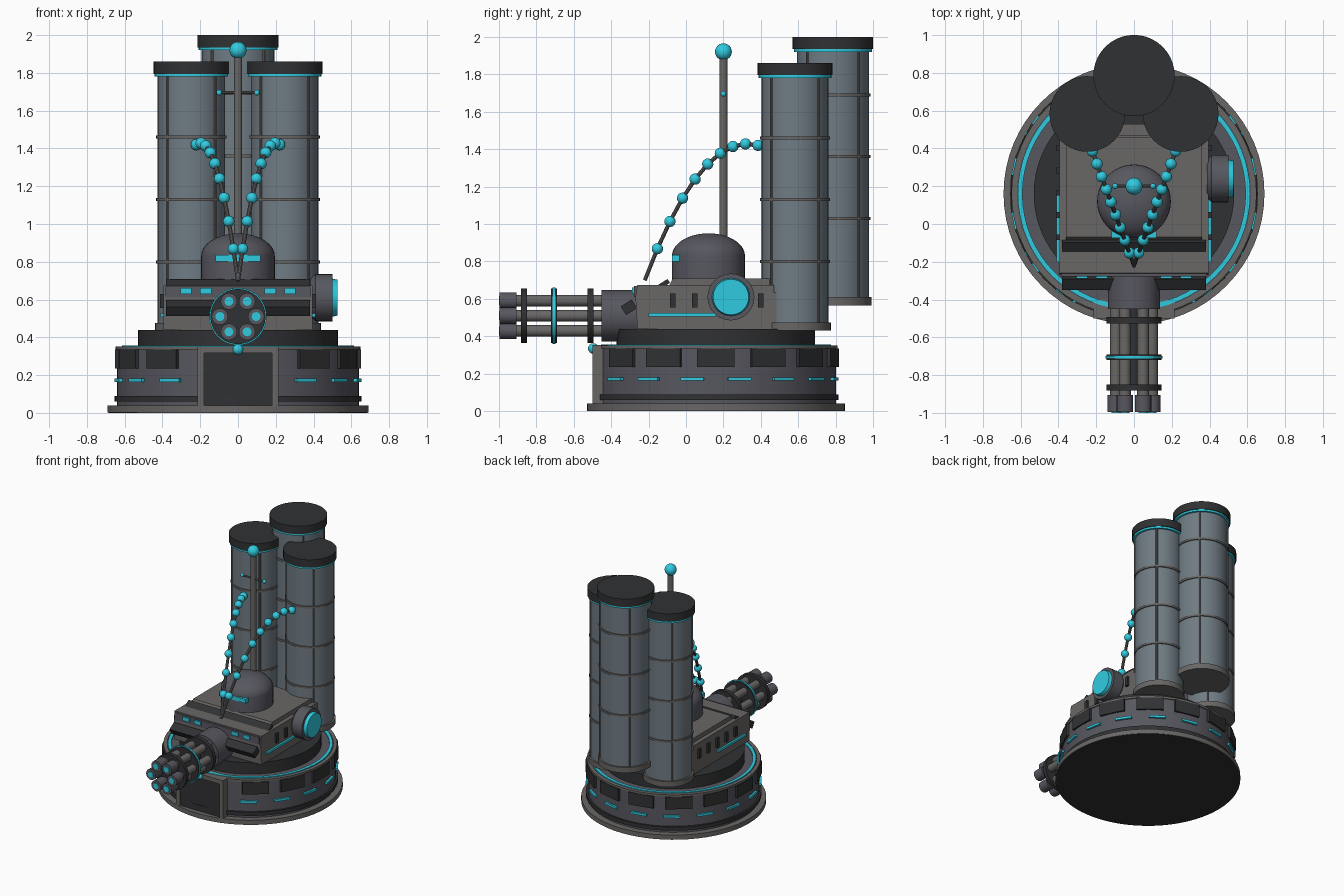
import bpy, bmesh, math
from mathutils import Vector, Matrix

if "Cube" in bpy.data.objects:
    bpy.data.objects.remove(bpy.data.objects["Cube"])

CY = 0.16          # base centre in y
GZ = 0.51          # gun axis height


def material(name, rgb):
    m = bpy.data.materials.new(name)
    m.diffuse_color = (*rgb, 1)
    m.use_nodes = True
    m.node_tree.nodes["Principled BSDF"].inputs["Base Color"].default_value = m.diffuse_color
    return m


DARK = material("dark", (0.03, 0.031, 0.033))
GREY = material("grey", (0.14, 0.135, 0.13))
STEEL = material("steel", (0.095, 0.095, 0.115))
TANK = material("tank", (0.16, 0.20, 0.23))
CYAN = material("cyan", (0.03, 0.60, 0.75))


def finish(name, bm, mat, matrix=Matrix()):
    bmesh.ops.recalc_face_normals(bm, faces=bm.faces)
    me = bpy.data.meshes.new(name)
    bm.to_mesh(me)
    bm.free()
    me.materials.append(mat)
    ob = bpy.data.objects.new(name, me)
    ob.matrix_world = matrix
    bpy.context.collection.objects.link(ob)
    return ob


def box(name, loc, size, mat, rot=Matrix()):
    bm = bmesh.new()
    bmesh.ops.create_cube(bm, size=1, matrix=Matrix.Diagonal((*size, 1)))
    return finish(name, bm, mat, Matrix.Translation(loc) @ rot)


def rod(name, a, b, r, mat, seg=32, r2=None):
    """Cylinder or cone from point a to point b."""
    a, b = Vector(a), Vector(b)
    bm = bmesh.new()
    bmesh.ops.create_cone(bm, cap_ends=True, segments=seg, radius1=r,
                          radius2=r if r2 is None else r2, depth=(b - a).length)
    rot = (b - a).to_track_quat('Z', 'Y').to_matrix().to_4x4()
    return finish(name, bm, mat, Matrix.Translation((a + b) / 2) @ rot)


def ball(name, loc, r, mat):
    bm = bmesh.new()
    bmesh.ops.create_uvsphere(bm, u_segments=20, v_segments=12, radius=r)
    return finish(name, bm, mat, Matrix.Translation(loc))


def lathe(name, loc, profile, mat, seg=64, closed=False):
    """Spin (radius, z) points round the vertical axis."""
    bm = bmesh.new()
    vs = [bm.verts.new((r, 0, z)) for r, z in profile]
    es = [bm.edges.new(p) for p in zip(vs, vs[1:])]
    if closed:
        es.append(bm.edges.new((vs[-1], vs[0])))
    bmesh.ops.spin(bm, geom=vs + es, cent=(0, 0, 0), axis=(0, 0, 1),
                   angle=math.tau, steps=seg)
    bmesh.ops.remove_doubles(bm, verts=bm.verts, dist=1e-5)
    return finish(name, bm, mat, Matrix.Translation(loc))


def ring(name, loc, r0, r1, z0, z1, mat):
    return lathe(name, loc, [(r0, z0), (r1, z0), (r1, z1), (r0, z1)], mat, closed=True)


def prism(name, yz, half, mat):
    """Extrude a side profile across x."""
    bm = bmesh.new()
    f = bm.faces.new([bm.verts.new((-half, y, z)) for y, z in yz])
    ext = bmesh.ops.extrude_face_region(bm, geom=[f])["geom"]
    bmesh.ops.translate(bm, vec=(2 * half, 0, 0),
                        verts=[v for v in ext if isinstance(v, bmesh.types.BMVert)])
    return finish(name, bm, mat)


# Round base
B = (0, CY, 0)
rod("base_underside", (0, CY, 0), (0, CY, 0.005), 0.685, DARK, 64)
ring("base_plate", B, 0.3, 0.69, 0.002, 0.04, GREY)
rod("drum", (0, CY, 0.03), (0, CY, 0.345), 0.64, STEEL, 64)
ring("drum_lower_band", B, 0.6, 0.655, 0.06, 0.09, DARK)
ring("drum_top_rim", B, 0.62, 0.648, 0.335, 0.352, GREY)
ring("drum_glow_ring", B, 0.59, 0.615, 0.33, 0.356, CYAN)
rod("turntable", (0, CY, 0.34), (0, CY, 0.44), 0.53, DARK, 64)


def around(name, count, offset, z, size, mat):
    for k in range(count):
        a = math.tau * (k + offset) / count
        if abs(a - 1.5 * math.pi) < 0.3:      # leave the doorway clear
            continue
        box(name, (0.637 * math.cos(a), CY + 0.637 * math.sin(a), z),
            size, mat, Matrix.Rotation(a, 4, 'Z'))


around("drum_panel", 14, 0, 0.285, (0.028, 0.2, 0.1), DARK)
around("drum_light", 16, 0.5, 0.172, (0.036, 0.125, 0.018), CYAN)

# Doorway at the front of the drum
for s in (-1, 1):
    box("door_post", (s * 0.197, -0.45, 0.195), (0.034, 0.1, 0.31), GREY)
box("door_lintel", (0, -0.45, 0.335), (0.428, 0.1, 0.035), GREY)
box("door_panel", (0, -0.44, 0.18), (0.37, 0.1, 0.29), DARK)
ball("door_lamp", (0, -0.495, 0.335), 0.028, CYAN)

# Turret hull
prism("hull", [(-0.26, 0.44), (-0.27, 0.61), (-0.26, 0.675), (0.47, 0.675), (0.47, 0.635),
               (0.53, 0.635), (0.53, 0.44)], 0.395, GREY)
prism("hull_top", [(-0.09, 0.67), (-0.07, 0.71), (0.46, 0.71), (0.46, 0.67)], 0.36, GREY)
tilt = Matrix.Rotation(math.radians(32), 4, 'X')
box("front_visor", (0, -0.305, 0.555), (0.76, 0.07, 0.055), DARK, tilt)
box("top_visor", (0, -0.13, 0.672), (0.76, 0.09, 0.025), DARK, tilt)
box("front_trim", (0, -0.262, 0.64), (0.77, 0.03, 0.06), STEEL)
for s in (-1, 1):
    for x in (0.17, 0.275):
        box("front_light", (s * x, -0.278, 0.645), (0.06, 0.02, 0.03), CYAN)
    box("side_trim_light", (s * 0.398, -0.02, 0.516), (0.024, 0.36, 0.018), CYAN)
    for k in range(5):
        box("side_vent", (s * 0.397, -0.07 + 0.1175 * k, 0.592), (0.03, 0.03, 0.075), DARK)

# Side searchlight
rod("searchlight_mount", (0.385, 0.24, 0.61), (0.41, 0.24, 0.61), 0.10, STEEL, 24, 0.125)
rod("searchlight_body", (0.41, 0.24, 0.61), (0.5, 0.24, 0.61), 0.125, STEEL, 32)
rod("searchlight_lens", (0.49, 0.24, 0.61), (0.526, 0.24, 0.61), 0.103, CYAN, 32, 0.095)

# Rotary gun
rod("gun_housing", (0, -0.2, GZ), (0, -0.45, GZ), 0.138, STEEL)
for y, w, r, m in [(-0.51, 0.034, 0.146, DARK), (-0.705, 0.03, 0.146, DARK),
                   (-0.705, 0.014, 0.152, CYAN), (-0.865, 0.03, 0.146, DARK)]:
    rod("barrel_plate", (0, y + w / 2, GZ), (0, y - w / 2, GZ), r, m)
rod("gun_spindle", (0, -0.44, GZ), (0, -0.88, GZ), 0.03, DARK, 16)
for k in range(6):
    a = math.tau * k / 6
    x, z = 0.096 * math.cos(a), GZ + 0.096 * math.sin(a) * 0.97
    rod("gun_barrel", (x, -0.44, z), (x, -0.95, z), 0.031, GREY, 16)
    rod("muzzle", (x, -0.905, z), (x, -0.995, z), 0.044, STEEL, 16)
    rod("muzzle_glow", (x, -0.99, z), (x, -1.0, z), 0.024, CYAN, 12)

# Dome and sight slit
arc = [(0.195 * math.cos(t), 0.83 + 0.12 * math.sin(t))
       for t in [math.pi / 2 * k / 10 for k in range(10)]]
lathe("dome", (0, 0.12, 0), [(0.195, 0.69)] + arc + [(0, 0.95)], STEEL, 40)
box("dome_slit", (0, -0.055, 0.818), (0.24, 0.04, 0.034), CYAN)

# Antenna mast
rod("mast", (0, 0.2, 0.7), (0, 0.2, 1.9), 0.022, GREY, 16)
ball("mast_ball", (0, 0.2, 1.92), 0.045, CYAN)
rod("mast_crossbar", (-0.1, 0.2, 1.695), (0.1, 0.2, 1.695), 0.008, GREY, 10)
for s in (-1, 1):
    ball("crossbar_lamp", (s * 0.1, 0.2, 1.695), 0.015, CYAN)


# Tall tanks
def tank(x, y, z0, z1, r, cap_r, bands):
    p = (x, y, 0)
    rod("tank_body", (x, y, z0 + 0.02), (x, y, z1 - 0.03), r, TANK, 40)
    rod("tank_foot", (x, y, z0), (x, y, z0 + 0.045), cap_r - 0.008, GREY, 40)
    rod("tank_cap", (x, y, z1 - 0.065), (x, y, z1), cap_r, DARK, 40)
    rod("tank_glow_ring", (x, y, z1 - 0.08), (x, y, z1 - 0.062), cap_r - 0.006, CYAN, 40)
    for z in bands:
        ring("tank_band", p, r - 0.02, r + 0.008, z - 0.008, z + 0.008, GREY)
    for k in range(4):
        a = math.pi / 4 + k * math.pi / 2
        px, py = x + r * math.cos(a), y + r * math.sin(a)
        rod("tank_rib", (px, py, z0 + 0.02), (px, py, z1 - 0.07), 0.008, GREY, 8)


for s in (-1, 1):
    tank(s * 0.247, 0.582, 0.43, 1.86, 0.178, 0.2, (0.80, 1.13, 1.46))
tank(0, 0.785, 0.565, 2.0, 0.193, 0.215, (1.03, 1.36, 1.69))

# Beaded cables from the turret to the side tanks
for s in (-1, 1):
    pts = [Vector((s * 0.22 * t, -0.22 + 0.605 * t, 0.70 + 1.61 * t - 0.89 * t * t))
           for t in [k / 9 for k in range(10)]]
    for a, b in zip(pts, pts[1:]):
        rod("cable", a, b, 0.011, GREY, 10)
        ball("cable_bead", b, 0.03, CYAN)

# Smooth shading with crisp edges
for ob in bpy.data.objects:
    ob.select_set(True)
    bpy.context.view_layer.objects.active = ob
bpy.ops.object.shade_smooth_by_angle(angle=math.radians(30))
